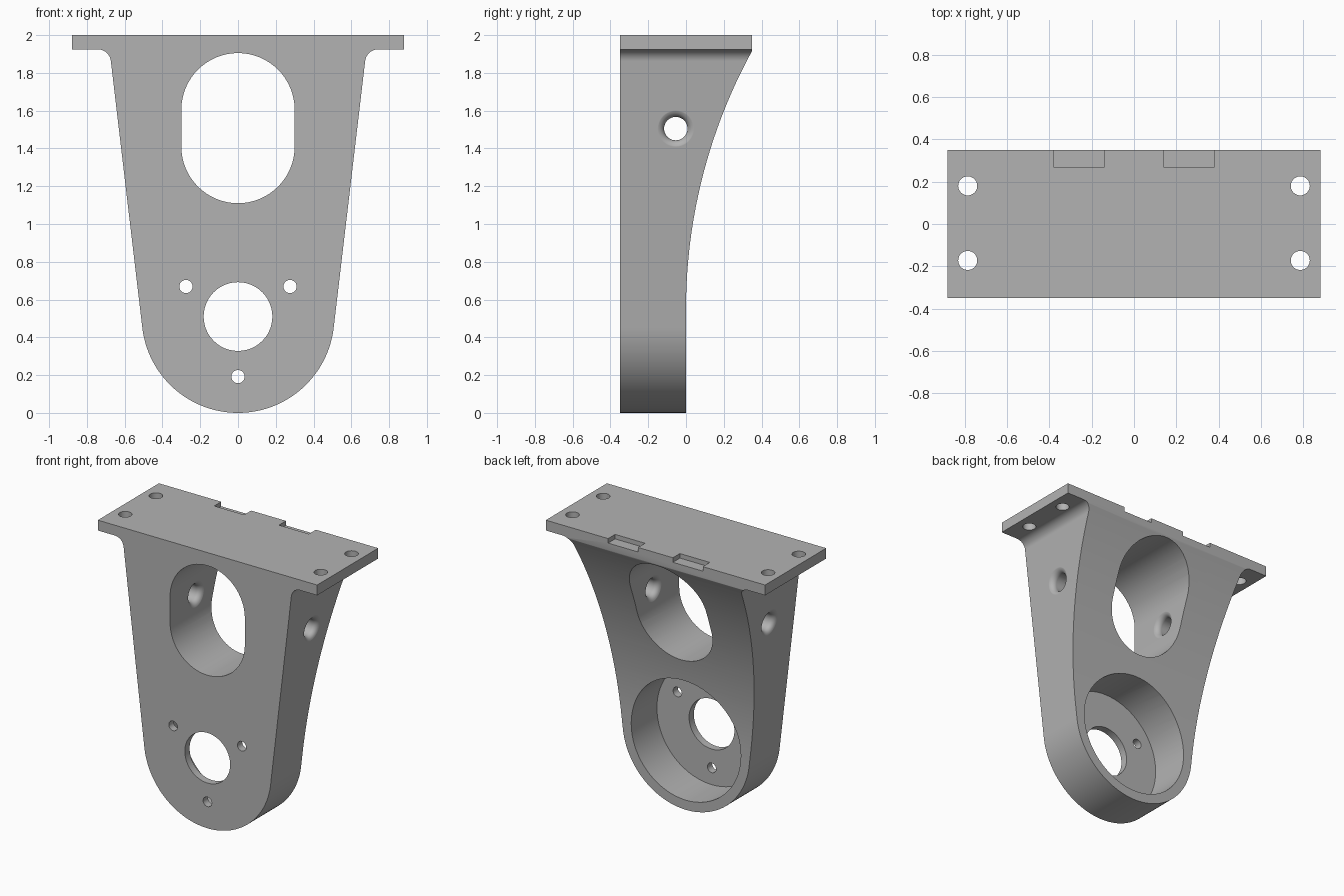
import bpy, bmesh
from math import sin, cos, pi, atan, radians

cube = bpy.data.objects.get("Cube")
if cube:
    bpy.data.objects.remove(cube, do_unlink=True)

grey = bpy.data.materials.new("plain_grey")
grey.use_nodes = True
grey.diffuse_color = (0.45, 0.45, 0.45, 1)
grey.node_tree.nodes["Principled BSDF"].inputs["Base Color"].default_value = grey.diffuse_color


def arc(cx, cy, r, a0, a1, n):
    return [(cx + r * cos(a0 + (a1 - a0) * i / n), cy + r * sin(a0 + (a1 - a0) * i / n))
            for i in range(n + 1)]


def circle(cx, cy, r, n=48):
    return arc(cx, cy, r, 0, 2 * pi, n)[:-1]


def rect(x0, y0, x1, y1):
    return [(x0, y0), (x1, y0), (x1, y1), (x0, y1)]


PLACE = {"x": lambda u, w, d: (d, u, w),
         "y": lambda u, w, d: (u, d, w),
         "z": lambda u, w, d: (u, w, d)}


def loft(name, rings):
    """Solid skinned through matching rings of points, capped at both ends."""
    bm = bmesh.new()
    loops = [[bm.verts.new(p) for p in ring] for ring in rings]
    n = len(loops[0])
    for a, b in zip(loops, loops[1:]):
        for i in range(n):
            j = (i + 1) % n
            bm.faces.new((a[i], a[j], b[j], b[i]))
    bm.faces.new(loops[0])
    bm.faces.new(loops[-1])
    bmesh.ops.recalc_face_normals(bm, faces=bm.faces)
    mesh = bpy.data.meshes.new(name)
    bm.to_mesh(mesh)
    bm.free()
    obj = bpy.data.objects.new(name, mesh)
    bpy.context.collection.objects.link(obj)
    mesh.materials.append(grey)
    return obj


def prism(name, pts, axis, lo, hi):
    return loft(name, [[PLACE[axis](u, w, d) for u, w in pts] for d in (lo, hi)])


# Bracket outline: round foot, tapered sides, filleted top flange
R, TAPER, SIDE_Z = 0.51, 0.118, 1.505
tilt = atan(TAPER)
foot = arc(0, R, R, -pi / 2, -tilt, 32)
tx, tz = foot[-1]


def side_x(z):
    return tx + TAPER * (z - tz)


fz, fr = 1.855, 0.07
fillet = arc(side_x(fz) + fr / cos(tilt), fz, fr, pi - tilt, pi / 2, 10)
half = foot + fillet + [(0.88, 1.925), (0.88, 2.0)]
outline = half + [(-x, z) for x, z in reversed(half[1:])]
bracket = prism("bracket", outline, "y", -0.35, 0.35)

cutters = []

# Curved back sweep
z0, z1, depth = 0.55, 1.92, 0.352
rad = ((z1 - z0) ** 2 + depth ** 2) / (2 * depth)
sweep = [(rad - (rad ** 2 - (t * (z1 - z0) / 32) ** 2) ** 0.5, z0 + t * (z1 - z0) / 32)
         for t in range(33)]
cutters.append(prism("back_sweep", [(0, -0.1)] + sweep + [(0.6, z1), (0.6, -0.1)], "x", -1, 1))

# Rounded window
window = arc(0, 1.605, 0.3, 0, pi, 32) + arc(0, 1.41, 0.3, pi, 2 * pi, 32)
cutters.append(prism("window", window, "y", -0.6, 0.6))

# Rear pocket, centre bore and three screw holes
cutters.append(prism("pocket", circle(0, R, 0.44, 72), "y", -0.295, 0.6))
cutters.append(prism("bore", circle(0, R, 0.182), "y", -0.6, -0.2))
for k in range(3):
    a = pi / 6 + k * 2 * pi / 3
    cutters.append(prism("screw_hole", circle(0.318 * cos(a), R + 0.318 * sin(a), 0.035, 24),
                         "y", -0.6, -0.2))

for s in (-1, 1):
    # Flange holes and shallow notches on the back edge
    for y in (-0.172, 0.18):
        cutters.append(prism("flange_hole", circle(s * 0.785, y, 0.045, 32), "z", 1.8, 2.2))
    cutters.append(prism("notch", rect(s * 0.14, 0.27, s * 0.38, 0.5), "z", 1.967, 2.2))

    # Side hole with rounded mouths inside and out
    hole, flare = 0.062, 0.04
    mouth = []
    for i in range(7):
        t = radians(15 + 75 * i / 6)
        mouth.append((flare * (1 - cos(t)), hole + flare * (1 - sin(t))))
    t = radians(15)
    mouth.insert(0, (mouth[0][0] - 0.02 * sin(t), mouth[0][1] + 0.02 * cos(t)))
    rings = []
    for d, r in mouth:
        rings.append([(s * (0.3 + d), y, z) for y, z in circle(-0.054, SIDE_Z, r, 40)])
    for d, r in reversed(mouth):
        rings.append([(s * (side_x(z) - d), y, z) for y, z in circle(-0.054, SIDE_Z, r, 40)])
    cutters.append(loft("side_hole", rings))

# Cut everything away and tidy up
bpy.ops.object.select_all(action="DESELECT")
bracket.select_set(True)
bpy.context.view_layer.objects.active = bracket
for cutter in cutters:
    cutter.hide_render = True
    mod = bracket.modifiers.new(cutter.name, "BOOLEAN")
    mod.operation = "DIFFERENCE"
    mod.solver = "EXACT"
    mod.object = cutter
    bpy.ops.object.modifier_apply(modifier=mod.name)
    bpy.data.objects.remove(cutter, do_unlink=True)

bpy.ops.object.shade_smooth_by_angle(angle=radians(30))
weighted = bracket.modifiers.new("weighted_normals", "WEIGHTED_NORMAL")
weighted.keep_sharp = True
